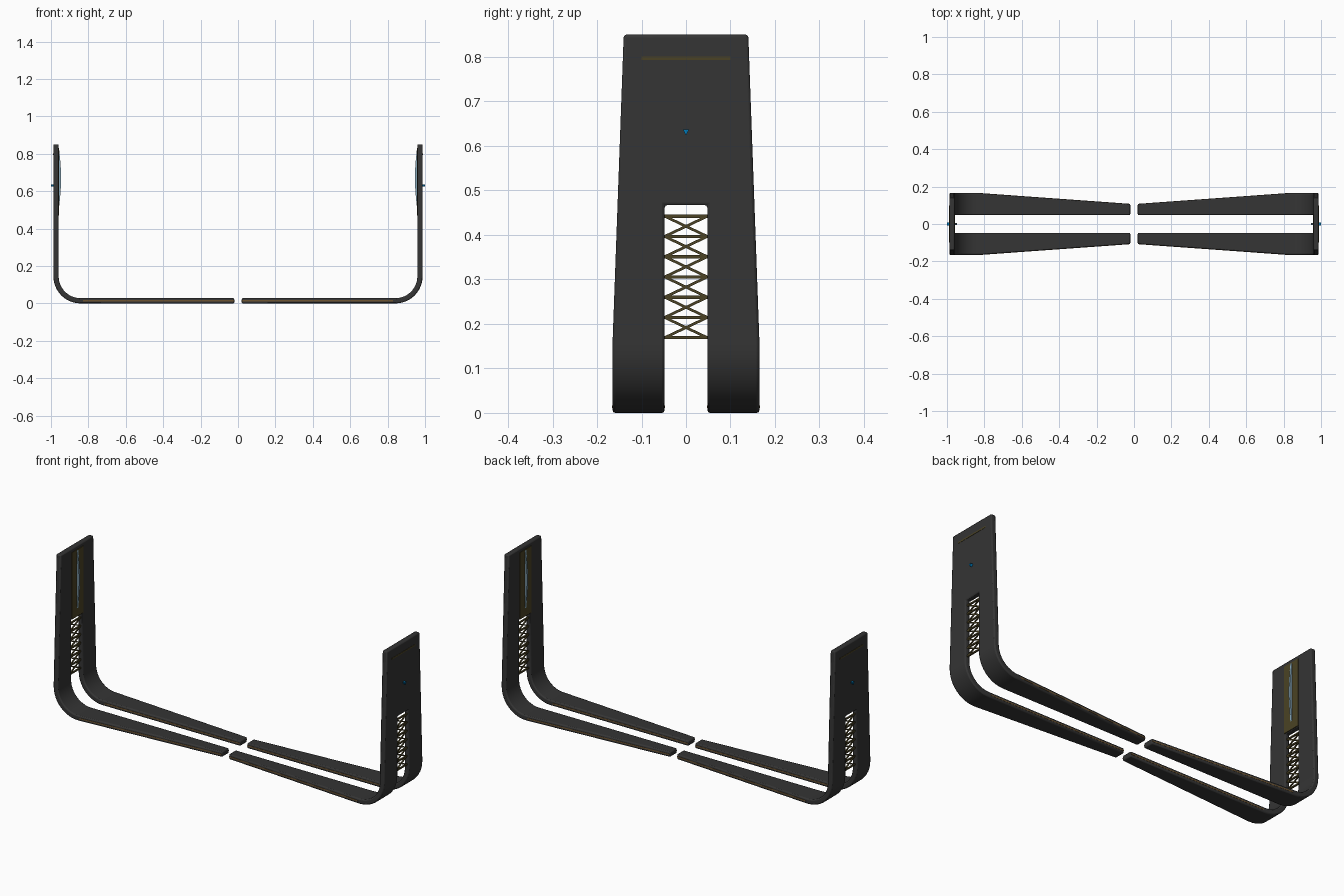
import bpy, bmesh, math
from mathutils import Matrix, Vector

if "Cube" in bpy.data.objects:
    bpy.data.objects.remove(bpy.data.objects["Cube"])

def material(name, rgb):
    m = bpy.data.materials.new(name)
    m.diffuse_color = (*rgb, 1)
    m.use_nodes = True
    m.node_tree.nodes["Principled BSDF"].inputs["Base Color"].default_value = m.diffuse_color
    return m

DARK = material("charcoal", (0.035, 0.035, 0.035))
GOLD = material("dull_gold", (0.07, 0.055, 0.018))
COPPER = material("copper", (0.16, 0.09, 0.03))
BLUE = material("blue", (0.0, 0.2, 0.5))
PALE = material("pale_blue", (0.25, 0.4, 0.5))

OUT, T, R, SLOT, TOP = 0.987, 0.028, 0.145, 0.048, 0.85

def finish(name, bm, mat):
    """Turn a right-hand part into an object mirrored to the left."""
    bmesh.ops.recalc_face_normals(bm, faces=bm.faces)
    me = bpy.data.meshes.new(name)
    bm.to_mesh(me)
    bm.free()
    me.materials.append(mat)
    ob = bpy.data.objects.new(name, me)
    bpy.context.collection.objects.link(ob)
    ob.modifiers.new("mirror", 'MIRROR').use_axis[0] = True
    return ob

def add_box(bm, centre, size, tilt=0):
    bmesh.ops.create_cube(bm, size=1, matrix=Matrix.Translation(centre)
        @ Matrix.Rotation(tilt, 4, 'X') @ Matrix.Diagonal((*size, 1)))

def add_prism(bm, points, offset):
    face = bm.faces.new([bm.verts.new(p) for p in points])
    ext = bmesh.ops.extrude_face_region(bm, geom=[face])
    bmesh.ops.translate(bm, vec=offset,
                        verts=[v for v in ext['geom'] if isinstance(v, bmesh.types.BMVert)])

def half_width(x, z):
    if x < 0.83:
        return 0.107 + (x - 0.02) / 0.81 * 0.058
    return 0.165 - max(0, z - 0.16) / (TOP - 0.16) * 0.025

# Bent profile: (point, outward normal) along foot, corner and upright
path = [((0.02, 0), (0, -1)), ((0.83, 0), (0, -1))]
for i in range(13):
    a = math.radians(-90 + 7.5 * i)
    c, s = math.cos(a), math.sin(a)
    path.append(((OUT - R + R * c, R + R * s), (c, s)))
path += [((OUT, z), (1, 0)) for z in (0.16, 0.467, TOP)]

# Bracket body: slotted shell with thickness and rounded rims
bm = bmesh.new()
grid = []
for (x, z), n in path:
    w = half_width(x, z)
    grid.append([[bm.verts.new((x - d * n[0], y, z - d * n[1])) for y in (-w, -SLOT, SLOT, w)]
                 for d in (0, T)])
last = len(grid) - 2
for i in range(last + 1):
    a, b = grid[i], grid[i + 1]
    for k in ((0, 1, 2) if i == last else (0, 2)):
        for s in (0, 1):
            bm.faces.new((a[s][k], a[s][k + 1], b[s][k + 1], b[s][k]))
    for k in ((0, 3) if i == last else (0, 1, 2, 3)):
        bm.faces.new((a[0][k], a[1][k], b[1][k], b[0][k]))
for row, ks in ((grid[0], (0, 2)), (grid[last], (1,)), (grid[-1], (0, 1, 2))):
    for k in ks:
        bm.faces.new((row[0][k], row[0][k + 1], row[1][k + 1], row[1][k]))
body = finish("bracket_body", bm, DARK)
bev = body.modifiers.new("bevel", 'BEVEL')
bev.width, bev.segments, bev.limit_method = 0.006, 2, 'ANGLE'
bev.angle_limit = math.radians(50)
bpy.context.view_layer.objects.active = body
body.select_set(True)
bpy.ops.object.shade_smooth_by_angle(angle=math.radians(35))

# Copper lines inlaid along both sides of each foot
bm = bmesh.new()
for side in (-1, 1):
    for y0, y1 in ((0.107, 0.165), (SLOT, SLOT)):
        d = 0.001 if y0 > SLOT else -0.001
        pts = [(0.022, side * (y0 + d), 0.011), (0.83, side * (y1 + d), 0.011),
               (0.83, side * (y1 + d), 0.017), (0.022, side * (y0 + d), 0.017)]
        add_prism(bm, pts, (0, -side * d * 3, 0))
finish("foot_edge_line", bm, COPPER)

# Cross-braced lattice in the slot
bm = bmesh.new()
cx, z0, pitch = OUT - T / 2, 0.169, 0.0455
for i in range(7):
    z = z0 + i * pitch
    add_box(bm, (cx, 0, z), (0.008, 2 * SLOT, 0.007))
    if i < 6:
        for s in (-1, 1):
            add_box(bm, (cx, 0, z + pitch / 2),
                    (0.006, math.hypot(2 * SLOT, pitch), 0.006),
                    s * math.atan2(pitch, 2 * SLOT))
finish("slot_lattice", bm, GOLD)

# Gold line near the top of the outer face
bm = bmesh.new()
add_box(bm, (OUT, 0, 0.797), (0.003, 0.2, 0.008))
finish("top_line", bm, GOLD)

# Inner panel above the slot
bm = bmesh.new()
add_box(bm, (OUT - T, 0, 0.65), (0.005, 0.1, 0.36))
finish("inner_panel", bm, GOLD)

# Shallow bowed fin on the inner panel
bm = bmesh.new()
n = 12
arc = [(OUT - T - 0.002 - 0.011 * math.sin(math.pi * i / n), -0.005, 0.51 + 0.32 * i / n)
       for i in range(n + 1)]
add_prism(bm, arc, (0, 0.01, 0))
finish("inner_fin", bm, PALE)

# Small plain stud on the outer face
bm = bmesh.new()
add_prism(bm, [(OUT - 0.002, -0.007, 0.637), (OUT - 0.002, 0.007, 0.637),
               (OUT - 0.002, 0, 0.624)], (0.015, 0, 0))
finish("outer_stud", bm, BLUE)
